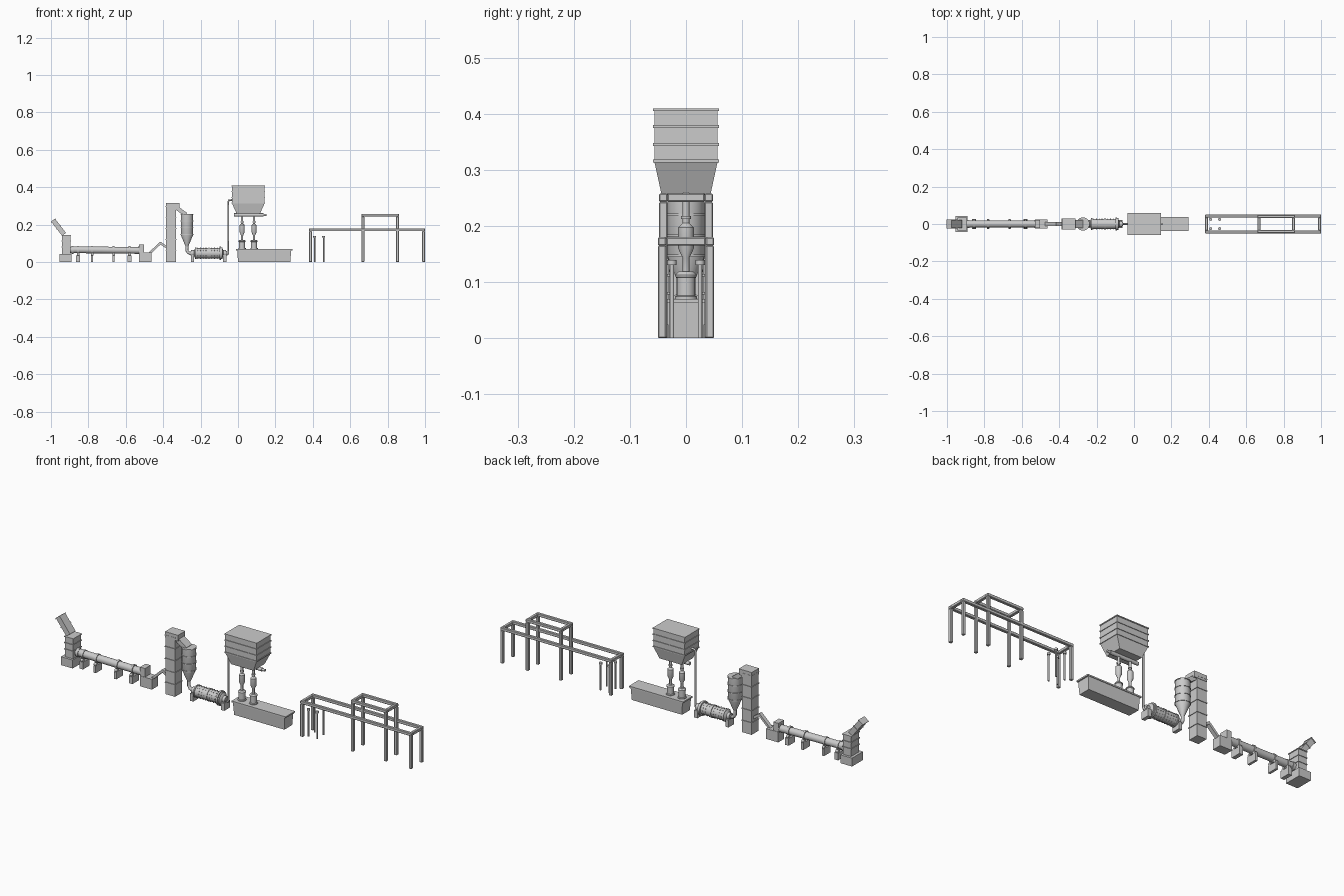
import bpy, bmesh, math
from mathutils import Vector, Matrix

if "Cube" in bpy.data.objects:
    bpy.data.objects.remove(bpy.data.objects["Cube"])


def finish(name, bm, smooth=False, bevel=0):
    bmesh.ops.recalc_face_normals(bm, faces=bm.faces)
    me = bpy.data.meshes.new(name)
    bm.to_mesh(me)
    bm.free()
    ob = bpy.data.objects.new(name, me)
    bpy.context.collection.objects.link(ob)
    if bevel:
        m = ob.modifiers.new("bevel", 'BEVEL')
        m.width, m.segments = bevel, 1
    if smooth:
        bpy.ops.object.select_all(action='DESELECT')
        ob.select_set(True)
        bpy.context.view_layer.objects.active = ob
        bpy.ops.object.shade_smooth_by_angle(angle=math.radians(35))
    return ob


def box(name, x0, x1, y0, y1, z0, z1, bevel=0):
    bm = bmesh.new()
    bmesh.ops.create_cube(bm, size=1)
    for v in bm.verts:
        v.co = Vector(((x0 + x1) / 2 + v.co.x * (x1 - x0), (y0 + y1) / 2 + v.co.y * (y1 - y0),
                       (z0 + z1) / 2 + v.co.z * (z1 - z0)))
    return finish(name, bm, bevel=bevel)


def frustum(name, x, low, high, z0, z1):
    """Rectangular taper; low and high are (half x, half y)."""
    bm = bmesh.new()
    bmesh.ops.create_cube(bm, size=2)
    for v in bm.verts:
        h, z = (high, z1) if v.co.z > 0 else (low, z0)
        v.co = Vector((x + v.co.x * h[0], v.co.y * h[1], z))
    return finish(name, bm)


def lathe(name, origin, profile, axis=(0, 0, 1), sides=24):
    """Solid of revolution from (radius, height) points along the axis."""
    bm = bmesh.new()
    rot = Vector((0, 0, 1)).rotation_difference(Vector(axis)).to_matrix()
    rings = [[bm.verts.new(Vector(origin) + rot @ Vector((r * math.cos(2 * math.pi * i / sides),
              r * math.sin(2 * math.pi * i / sides), h))) for i in range(sides)] for r, h in profile]
    for a, b in zip(rings, rings[1:]):
        for i in range(sides):
            j = (i + 1) % sides
            bm.faces.new((a[i], a[j], b[j], b[i]))
    bm.faces.new(rings[0][::-1])
    bm.faces.new(rings[-1])
    return finish(name, bm, True)


def rod(name, a, b, r, sides=16):
    d = Vector(b) - Vector(a)
    return lathe(name, a, [(r, 0), (r, d.length)], d.normalized(), sides)


def duct(name, a, b, hy, t):
    """Sloping rectangular duct in the xz plane between two (x, z) points."""
    a, b = Vector((a[0], 0, a[1])), Vector((b[0], 0, b[1]))
    d = b - a
    ang = math.atan2(-d.z, d.x)
    bm = bmesh.new()
    m = Matrix.Translation((a + b) / 2) @ Matrix.Rotation(ang, 4, 'Y') @ Matrix.Diagonal((d.length, 2 * hy, t, 1))
    bmesh.ops.create_cube(bm, size=1, matrix=m)
    return finish(name, bm)


def pipe(name, pts, r):
    cu = bpy.data.curves.new(name, 'CURVE')
    cu.dimensions, cu.bevel_depth, cu.bevel_resolution, cu.use_fill_caps = '3D', r, 3, True
    sp = cu.splines.new('POLY')
    sp.points.add(len(pts) - 1)
    for p, (x, z) in zip(sp.points, pts):
        p.co = (x, 0, z, 1)
    ob = bpy.data.objects.new(name, cu)
    bpy.context.collection.objects.link(ob)


# Feed tower with sloping intake chute
box("feed_base", -0.955, -0.89, -0.044, 0.044, 0, 0.042)
box("feed_tower", -0.942, -0.896, -0.032, 0.032, 0.042, 0.145)
for z in (0.08, 0.112, 0.143):
    box("feed_tower_band", -0.945, -0.893, -0.035, 0.035, z - 0.002, z + 0.002)
duct("intake_chute", (-0.987, 0.222), (-0.93, 0.148), 0.022, 0.026)
duct("intake_chute_rim", (-0.989, 0.224), (-0.986, 0.220), 0.024, 0.031)
duct("intake_chute_band", (-0.96, 0.187), (-0.957, 0.183), 0.024, 0.030)

# Rotary kiln with tyres and piers
rod("kiln_shell", (-0.9, 0, 0.066), (-0.51, 0, 0.062), 0.018, 32)
for x in (-0.885, -0.525):
    rod("kiln_seal", (x - 0.006, 0, 0.064), (x + 0.006, 0, 0.064), 0.021, 32)
for x in (-0.855, -0.78, -0.665, -0.58):
    rod("kiln_tyre", (x - 0.005, 0, 0.064), (x + 0.005, 0, 0.064), 0.022, 32)
    hw = 0.01 if x in (-0.855, -0.58) else 0.006
    box("kiln_pier", x - hw, x + hw, -0.026, 0.026, 0, 0.036)
    for s in (-1, 1):
        rod("kiln_roller", (x - 0.007, s * 0.017, 0.041), (x + 0.007, s * 0.017, 0.041), 0.007)

# Kiln hood, clinker cooler and conveyor
box("kiln_hood", -0.53, -0.502, -0.022, 0.022, 0.045, 0.095)
box("cooler", -0.53, -0.463, -0.024, 0.024, 0, 0.052)
duct("cooler_conveyor", (-0.475, 0.045), (-0.412, 0.104), 0.01, 0.012)
duct("cooler_discharge", (-0.418, 0.104), (-0.38, 0.078), 0.01, 0.012)

# Bucket elevator
box("elevator", -0.384, -0.332, -0.027, 0.027, 0, 0.3)
for z in (0.06, 0.12, 0.18, 0.24, 0.297):
    box("elevator_band", -0.387, -0.329, -0.03, 0.03, z - 0.002, z + 0.002)
box("elevator_head", -0.386, -0.314, -0.029, 0.029, 0.285, 0.315)
duct("elevator_spout", (-0.335, 0.295), (-0.278, 0.253), 0.022, 0.022)

# Silo with cone
lathe("silo", (-0.273, 0, 0), [(0.006, 0.078), (0.008, 0.085), (0.033, 0.145), (0.033, 0.258)], sides=32)
for z in (0.147, 0.183, 0.22, 0.255):
    lathe("silo_band", (-0.273, 0, z), [(0.0355, -0.002), (0.0355, 0.002)], sides=32)
pipe("silo_feed_pipe", [(-0.273, 0.085), (-0.273, 0.062), (-0.267, 0.051), (-0.255, 0.046), (-0.23, 0.046)], 0.008)

# Ball mill with liner bolts, trunnions and gear
lathe("mill_drum", (0, 0, 0.047), [(0.011, -0.255), (0.012, -0.238), (0.028, -0.228), (0.028, -0.085),
      (0.012, -0.076), (0.011, -0.06)], (1, 0, 0), 32)
for x in (-0.226, -0.156, -0.087):
    rod("mill_flange", (x - 0.003, 0, 0.047), (x + 0.003, 0, 0.047), 0.031, 32)
rod("mill_gear", (-0.1, 0, 0.047), (-0.091, 0, 0.047), 0.036, 32)
for x in (-0.243, -0.07):
    box("mill_pier", x - 0.009, x + 0.009, -0.022, 0.022, 0, 0.037)
    rod("mill_bearing", (x - 0.007, 0, 0.047), (x + 0.007, 0, 0.047), 0.017)
bm = bmesh.new()
for k in range(8):
    for i in range(12):
        a = 2 * math.pi * i / 12
        x = -0.215 + k * 0.0148
        m = Matrix.Translation((x, 0.0285 * math.cos(a), 0.047 + 0.0285 * math.sin(a))) @ Matrix.Rotation(a, 4, 'X')
        bmesh.ops.create_cube(bm, size=0.004, matrix=m)
finish("mill_bolts", bm)

# Riser pipe from mill to bin
pipe("riser_pipe", [(-0.065, 0.04), (-0.056, 0.041), (-0.052, 0.047), (-0.052, 0.322), (-0.049, 0.33), (-0.03, 0.332)], 0.005)

# Storage bin with ribs and hopper
BX = 0.055
box("bin", BX - 0.087, BX + 0.087, -0.056, 0.056, 0.313, 0.408)
for z in (0.316, 0.345, 0.377, 0.407):
    box("bin_rib", BX - 0.09, BX + 0.09, -0.059, 0.059, z - 0.0025, z + 0.0025)
frustum("bin_hopper", BX, (0.062, 0.044), (0.087, 0.056), 0.258, 0.313)
rod("screw_conveyor", (-0.022, 0, 0.252), (0.135, 0, 0.252), 0.009)
rod("screw_motor", (0.135, 0, 0.252), (0.152, 0, 0.252), 0.006)

# Downcomers and packing heads
for x in (0.022, 0.086):
    lathe("downcomer", (x, 0, 0), [(0.006, 0.246), (0.006, 0.205), (0.014, 0.197), (0.014, 0.16), (0.006, 0.143),
          (0.006, 0.115)])
    lathe("downcomer_flange", (x, 0, 0.215), [(0.009, -0.003), (0.009, 0.003)])
    lathe("packer", (x, 0, 0), [(0.02, 0.07), (0.02, 0.074), (0.0165, 0.076), (0.0165, 0.108), (0.019, 0.109),
          (0.019, 0.113), (0.013, 0.119)])

# Long packing trough with lid
frustum("trough", 0.14, (0.14, 0.031), (0.144, 0.035), 0, 0.064)
box("trough_lid", -0.01, 0.291, -0.038, 0.038, 0.063, 0.07)


# Steel gantries: columns at each corner and a ring of top beams
def gantry(name, x0, x1, hy, top, w=0.015):
    for s in (-1, 1):
        ya, yb = sorted((s * hy, s * (hy - w)))
        box(name + "_long_beam", x0, x1, ya, yb, top - w, top, 0.002)
        for x in (x0, x1 - w):
            box(name + "_column", x, x + w, ya, yb, 0, top - w, 0.002)
    for x in (x0, x1 - w):
        box(name + "_cross_beam", x, x + w, -hy + w, hy - w, top - w, top, 0.002)


gantry("low_gantry", 0.38, 1.0, 0.05, 0.18)
gantry("high_gantry", 0.66, 0.86, 0.048, 0.258)

# Four short posts with caps
for x in (0.41, 0.458):
    for y in (-0.025, 0.025):
        rod("short_post", (x, y, 0), (x, y, 0.135), 0.004)
        lathe("post_cap", (x, y, 0.13), [(0.008, 0), (0.008, 0.009)])
